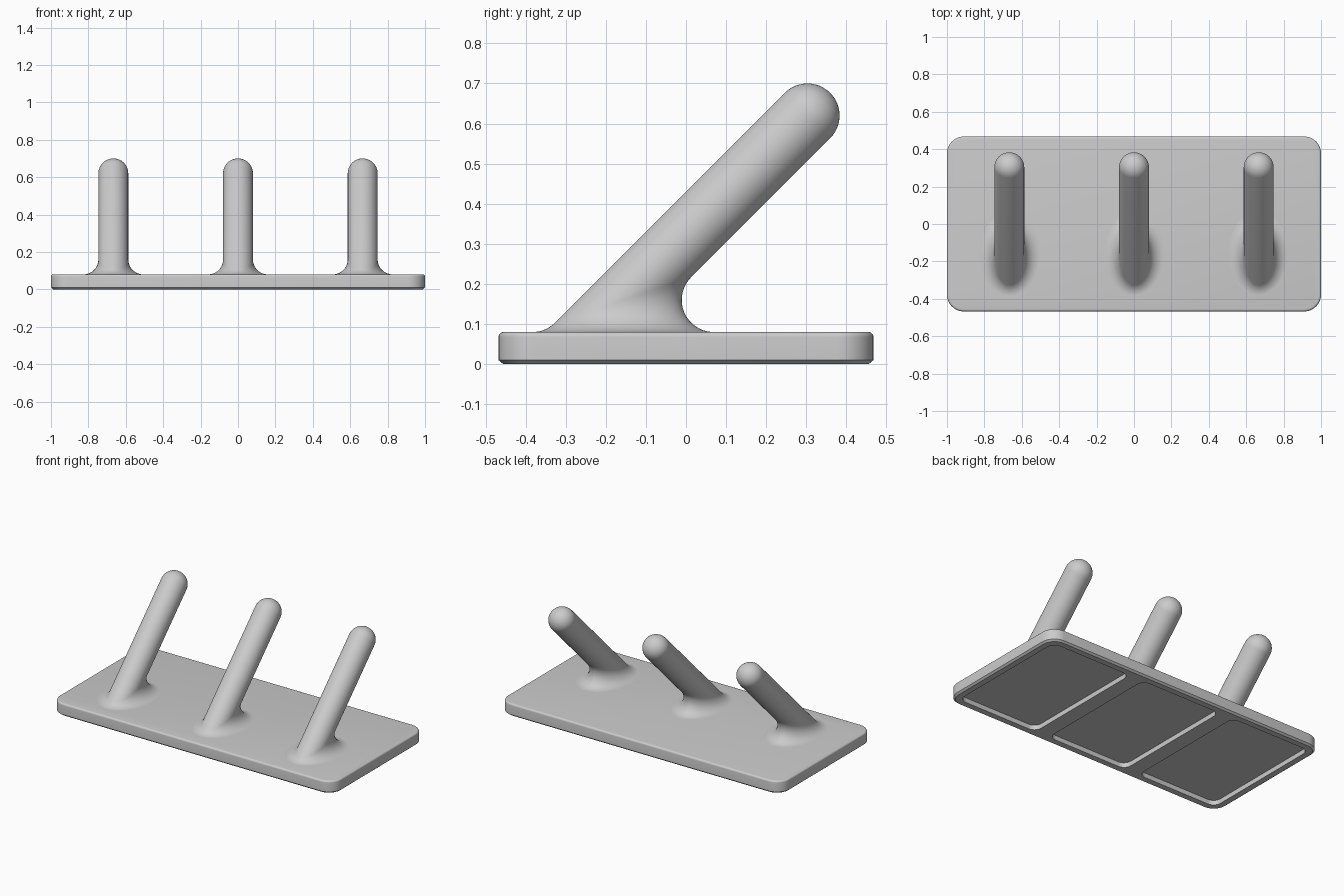
import bpy, bmesh
from math import pi, sin, cos, sqrt
from mathutils import Vector

cube = bpy.data.objects.get("Cube")
if cube:
    bpy.data.objects.remove(cube, do_unlink=True)

grey = bpy.data.materials.new("light grey")
grey.use_nodes = True
COLOUR = (0.6, 0.6, 0.6, 1)
grey.diffuse_color = COLOUR
grey.node_tree.nodes["Principled BSDF"].inputs["Base Color"].default_value = COLOUR


def loft(name, rings):
    """Skin a stack of equal closed rings and cap both ends."""
    bm = bmesh.new()
    rows = [[bm.verts.new(p) for p in ring] for ring in rings]
    n = len(rows[0])
    for low, high in zip(rows, rows[1:]):
        for i in range(n):
            j = (i + 1) % n
            bm.faces.new((low[i], low[j], high[j], high[i]))
    bm.faces.new(rows[0][::-1])
    bm.faces.new(rows[-1])
    bmesh.ops.recalc_face_normals(bm, faces=bm.faces)
    mesh = bpy.data.meshes.new(name)
    bm.to_mesh(mesh)
    bm.free()
    mesh.materials.append(grey)
    obj = bpy.data.objects.new(name, mesh)
    bpy.context.collection.objects.link(obj)
    return obj


def select(obj):
    bpy.ops.object.select_all(action='DESELECT')
    obj.select_set(True)
    bpy.context.view_layer.objects.active = obj


def rounded_rect(width, depth, radius, z, x=0, steps=10):
    ring = []
    for q, (sx, sy) in enumerate(((1, 1), (-1, 1), (-1, -1), (1, -1))):
        for k in range(steps + 1):
            a = (q + k / steps) * pi / 2
            ring.append((x + sx * (width / 2 - radius) + radius * cos(a),
                         sy * (depth / 2 - radius) + radius * sin(a), z))
    return ring


# Base plate: chamfered underneath, rounded along the top edge
WIDTH, DEPTH, TOP, CORNER, SPACING = 2.0, 0.935, 0.08, 0.09, 2 / 3
profile = [(0.012, 0), (0, 0.01)]
ROUND = 0.012
for k in range(6):
    a = k / 5 * pi / 2
    profile.append((ROUND * (1 - cos(a)), TOP - ROUND + ROUND * sin(a)))
plate = loft("base_plate", [
    rounded_rect(WIDTH - 2 * i, DEPTH - 2 * i, CORNER - i, z) for i, z in profile])

# Three shallow pockets in the underside
for x in (-SPACING, 0, SPACING):
    cutter = loft("pocket_cutter", [
        rounded_rect(0.567, 0.835, 0.05, z, x) for z in (-0.05, 0.03)])
    cutter.hide_render = True
    select(plate)
    cut = plate.modifiers.new("pocket", 'BOOLEAN')
    cut.operation = 'DIFFERENCE'
    cut.solver = 'EXACT'
    cut.object = cutter
    bpy.ops.object.modifier_apply(modifier=cut.name)
    bpy.data.objects.remove(cutter, do_unlink=True)
select(plate)
bpy.ops.object.shade_smooth_by_angle(angle=pi / 6)

# Slanted pegs: a blended foot, a straight shaft and a domed tip
R = 0.08
SIDES = 64
axis = Vector((0, 1, 1)).normalized()
across = Vector((0, 1, -1)).normalized()
tip = Vector((0, 0.303, 0.62))
foot = tip - axis * (tip.z - TOP - R) * sqrt(2)   # axis point level with the fillet centres
angles = [2 * pi * k / SIDES for k in range(SIDES)]
radial = [Vector((cos(a), 0, 0)) + across * sin(a) for a in angles]


def fillet_ring(t):
    ring = []
    for a, r in zip(angles, radial):
        centre = foot + axis * (2 * R * sin(a)) + r * (2 * R)
        ring.append(centre + Vector((0, 0, -1)).slerp(-r, t) * R)
    return ring


rings = [fillet_ring(k / 14) for k in range(15)]
rings.insert(0, [p - Vector((0, 0, 0.01)) for p in rings[0]])
for k in range(12):
    e = k / 12 * pi / 2
    rings.append([tip + r * (R * cos(e)) + axis * (R * sin(e)) for r in radial])
rings.append([tip + r * 0.001 + axis * R for r in radial])

for side, x in (("right", -SPACING), ("middle", 0), ("left", SPACING)):
    peg = loft(side + "_peg", rings)
    peg.location.x = x
    select(peg)
    bpy.ops.object.shade_smooth_by_angle(angle=pi / 6)
